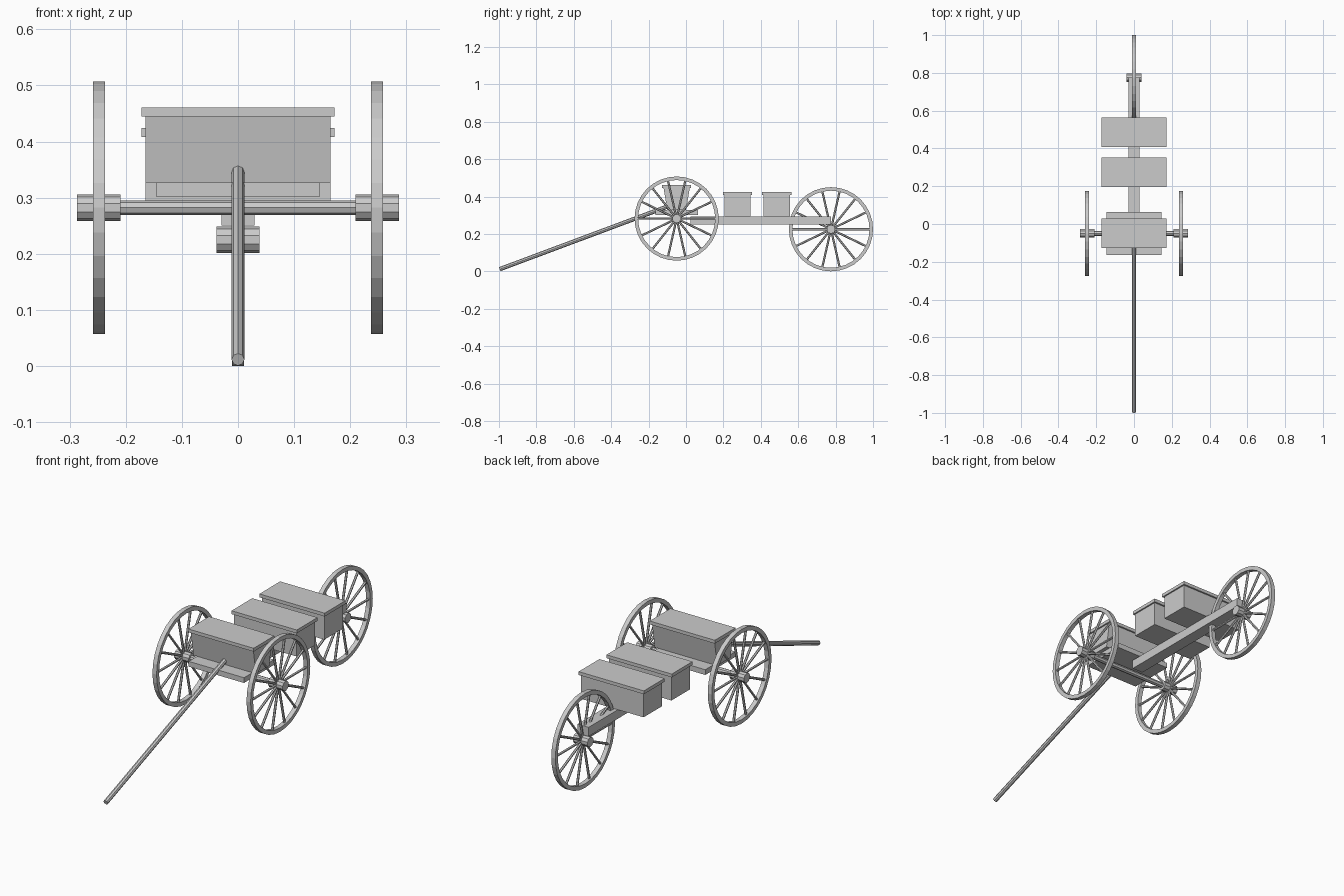
import bpy, bmesh
from math import cos, sin, pi
from mathutils import Vector, Matrix

if "Cube" in bpy.data.objects:
    bpy.data.objects.remove(bpy.data.objects["Cube"])


def make_object(name, bm):
    bmesh.ops.recalc_face_normals(bm, faces=bm.faces)
    mesh = bpy.data.meshes.new(name)
    bm.to_mesh(mesh)
    bm.free()
    obj = bpy.data.objects.new(name, mesh)
    bpy.context.collection.objects.link(obj)
    return obj


def box(name, hx, y0, y1, z0, z1, taper=0.0):
    """Block symmetric in x; taper pulls the bottom edges in along y."""
    bm = bmesh.new()
    bmesh.ops.create_cube(bm, size=1)
    for v in bm.verts:
        low = v.co.z < 0
        inset = taper if low else 0
        v.co = (hx if v.co.x > 0 else -hx,
                y0 + inset if v.co.y < 0 else y1 - inset,
                z0 if low else z1)
    return make_object(name, bm)


def add_rod(bm, a, b, r, sides):
    a, b = Vector(a), Vector(b)
    d = b - a
    m = Matrix.Translation((a + b) / 2) @ d.to_track_quat('Z', 'Y').to_matrix().to_4x4()
    bmesh.ops.create_cone(bm, cap_ends=True, segments=sides, radius1=r,
                          radius2=r, depth=d.length, matrix=m)


def rod(name, a, b, r, sides=8):
    bm = bmesh.new()
    add_rod(bm, a, b, r, sides)
    return make_object(name, bm)


def wheel(name, x, y, z, spokes=14, sides=32):
    # rim: rectangular section swept round the x axis
    bm = bmesh.new()
    section = [(-0.0107, 0.225), (0.0107, 0.225), (0.0107, 0.206), (-0.0107, 0.206)]
    rings = []
    for i in range(sides):
        t = 2 * pi * i / sides
        rings.append([bm.verts.new((x + dx, y + r * cos(t), z + r * sin(t)))
                      for dx, r in section])
    for i in range(sides):
        p, q = rings[i], rings[(i + 1) % sides]
        for j in range(4):
            k = (j + 1) % 4
            bm.faces.new((p[j], p[k], q[k], q[j]))
    make_object(name + "_rim", bm)
    # spokes
    bm = bmesh.new()
    for i in range(spokes):
        t = 2 * pi * i / spokes
        c, s = cos(t), sin(t)
        add_rod(bm, (x, y + 0.01 * c, z + 0.01 * s),
                (x, y + 0.212 * c, z + 0.212 * s), 0.0058, 6)
    make_object(name + "_spokes", bm)
    # hub
    rod(name + "_hub", (x - 0.0385, y, z), (x + 0.0385, y, z), 0.0235, 10)


def chest(name, y, z0, z1, taper=0.0):
    box(name + "_body", 0.165, y - 0.07, y + 0.07, z0, z1, taper)
    box(name + "_lid", 0.172, y - 0.078, y + 0.078, z1, z1 + 0.016)


AXLE_Y, AXLE_Z = -0.05, 0.282

# wheels: a pair in front, one at the rear
wheel("left_wheel", -0.248, AXLE_Y, AXLE_Z)
wheel("right_wheel", 0.248, AXLE_Y, AXLE_Z)
wheel("rear_wheel", 0, 0.775, 0.225)

# running gear
rod("front_axle", (-0.25, AXLE_Y, AXLE_Z), (0.25, AXLE_Y, AXLE_Z), 0.0128)
box("trail_beam", 0.029, 0.025, 0.775, 0.25, 0.293)
box("foot_board", 0.146, -0.163, 0.063, 0.302, 0.327)
rod("draw_pole", (0, -0.996, 0.0115), (0, -0.09, 0.35), 0.0115)

# chests
chest("front_chest", -0.05, 0.327, 0.445, 0.02)
chest("middle_chest", 0.275, 0.293, 0.408)
chest("back_chest", 0.485, 0.293, 0.408)
